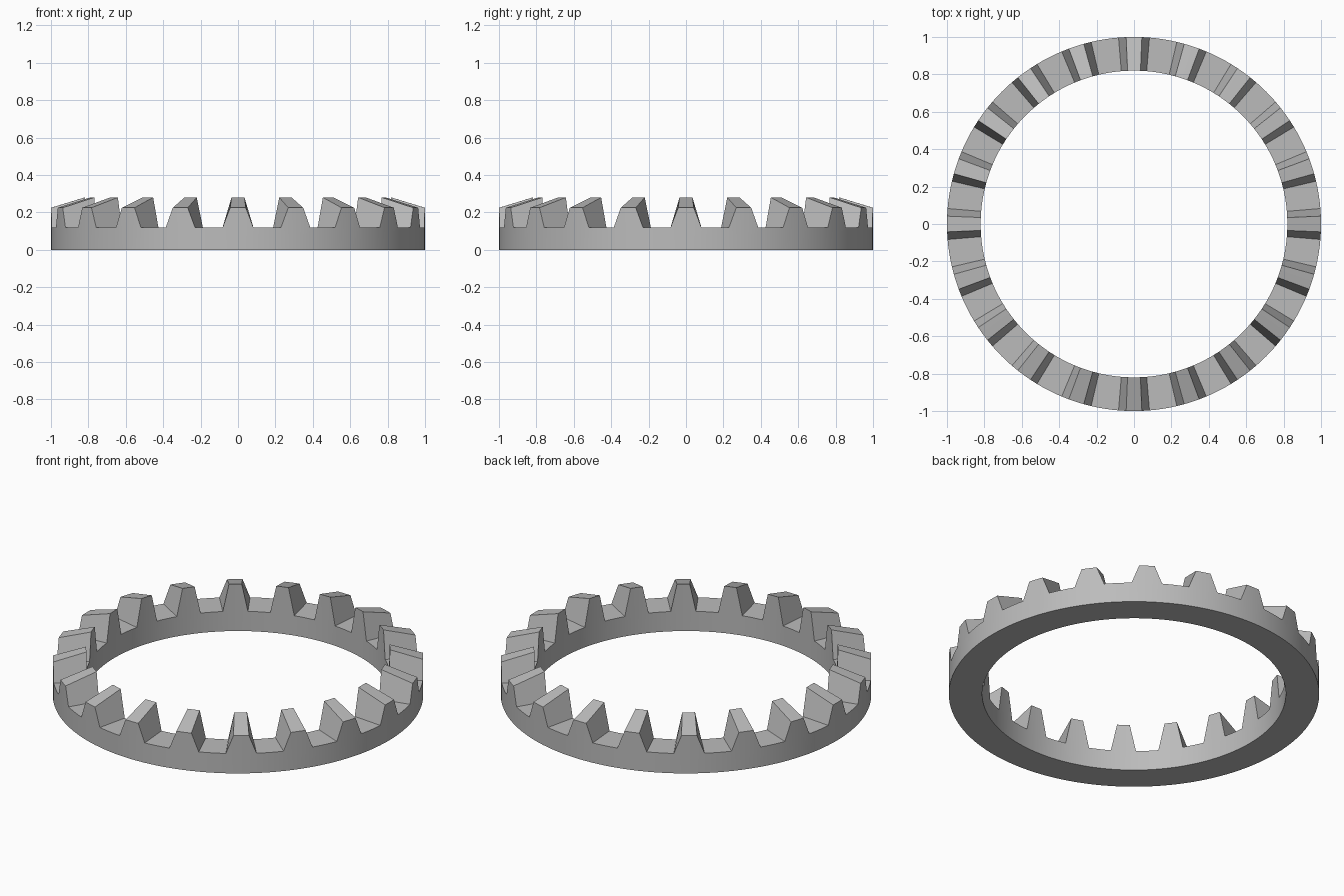
import bpy, bmesh
from math import sin, cos, pi, radians

cube = bpy.data.objects.get("Cube")
if cube:
    bpy.data.objects.remove(cube)

TEETH = 20
R_OUT, R_IN = 1.0, 0.82
ROOT = 0.118                      # height of the ring between teeth
TIP_OUT, TIP_IN = 0.225, 0.28     # tooth tips slope up towards the centre
BASE, TIP = 0.083, 0.042          # half angles of a tooth at base and tip

metal = bpy.data.materials.new("grey_metal")
metal.use_nodes = True
grey = (0.5, 0.5, 0.5, 1)
metal.diffuse_color = grey
metal.node_tree.nodes["Principled BSDF"].inputs["Base Color"].default_value = grey

# One tooth pitch as (angle, tooth height factor), starting at a tooth's base
pitch = 2 * pi / TEETH
gap = pitch - 2 * BASE
stations = [(-BASE, 0), (-TIP, 1), (0, 1), (TIP, 1), (BASE, 0)]
stations += [(BASE + gap * i / 4, 0) for i in (1, 2, 3)]

# Sweep the ring's cross-section round the axis, raising it at each tooth
bm = bmesh.new()
sections = []
for tooth in range(TEETH):
    for angle, rise in stations:
        a = angle + tooth * pitch
        section = [(R_OUT, 0), (R_OUT, ROOT + rise * (TIP_OUT - ROOT)),
                   (R_IN, ROOT + rise * (TIP_IN - ROOT)), (R_IN, 0)]
        sections.append([bm.verts.new((r * cos(a), r * sin(a), z)) for r, z in section])

for this, after in zip(sections, sections[1:] + sections[:1]):
    for i in range(4):
        j = (i + 1) % 4
        bm.faces.new((this[i], after[i], after[j], this[j]))
bmesh.ops.recalc_face_normals(bm, faces=bm.faces)

mesh = bpy.data.meshes.new("toothed_ring")
bm.to_mesh(mesh)
bm.free()
mesh.materials.append(metal)
ring = bpy.data.objects.new("toothed_ring", mesh)
bpy.context.collection.objects.link(ring)

# Smooth walls, sharp tooth edges
bpy.ops.object.select_all(action="DESELECT")
ring.select_set(True)
bpy.context.view_layer.objects.active = ring
bpy.ops.object.shade_smooth_by_angle(angle=radians(20))
